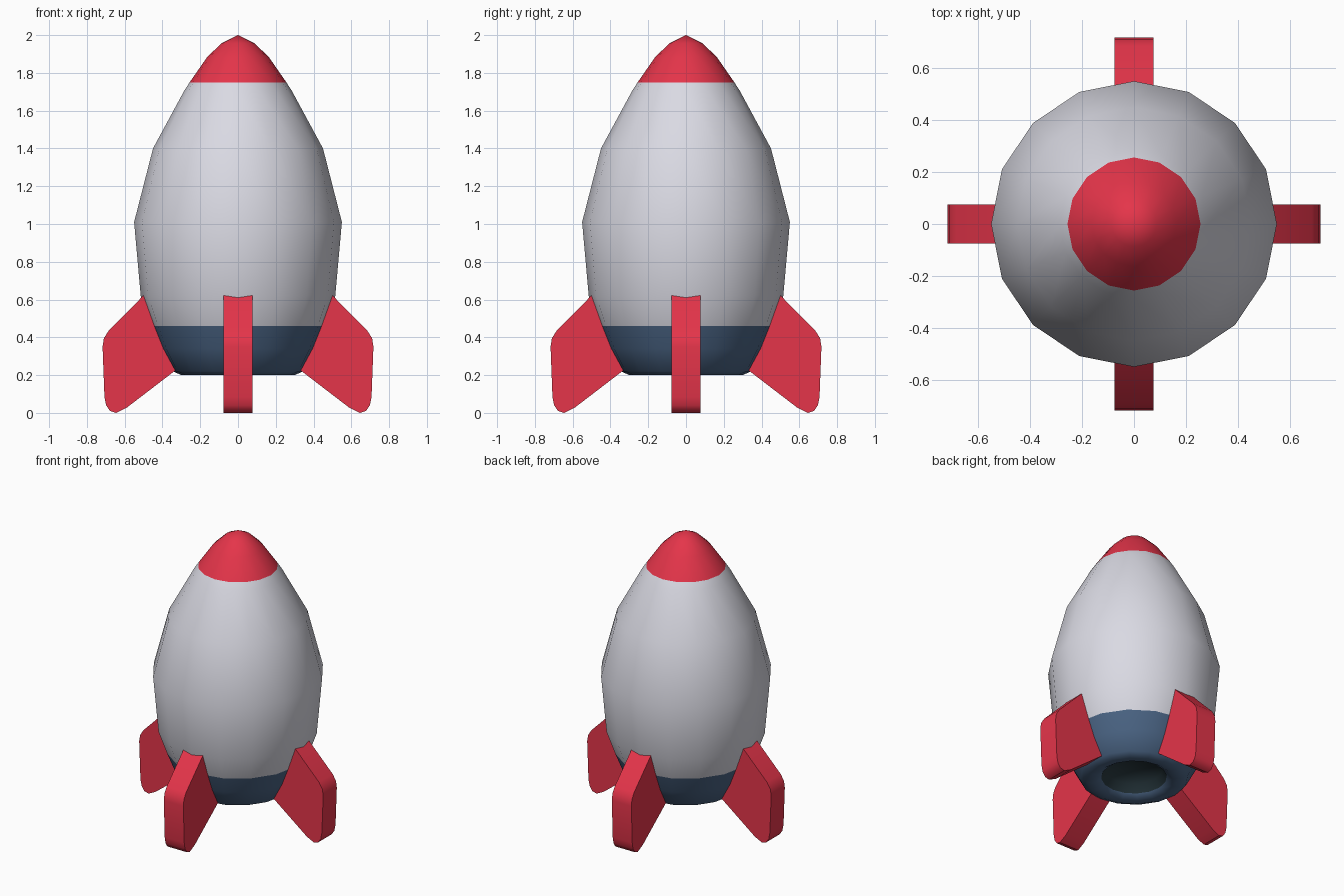
import bpy, bmesh, math

if "Cube" in bpy.data.objects:
    bpy.data.objects.remove(bpy.data.objects["Cube"])


def material(name, rgb):
    m = bpy.data.materials.new(name)
    m.diffuse_color = (*rgb, 1)
    m.use_nodes = True
    m.node_tree.nodes["Principled BSDF"].inputs["Base Color"].default_value = m.diffuse_color
    return m


RED = material("red", (0.78, 0.035, 0.068))
WHITE = material("pale grey", (0.70, 0.70, 0.77))
BLUE = material("slate blue", (0.070, 0.130, 0.235))
DARK = material("dark teal", (0.022, 0.042, 0.052))


def finish(bm, name, mats, angle):
    bmesh.ops.recalc_face_normals(bm, faces=bm.faces)
    me = bpy.data.meshes.new(name)
    bm.to_mesh(me)
    bm.free()
    for m in mats:
        me.materials.append(m)
    ob = bpy.data.objects.new(name, me)
    bpy.context.collection.objects.link(ob)
    bpy.ops.object.select_all(action='DESELECT')
    ob.select_set(True)
    bpy.context.view_layer.objects.active = ob
    bpy.ops.object.shade_smooth_by_angle(angle=math.radians(angle))
    return ob


# Body: one turned profile (radius, height), nose tip to nozzle recess
profile = [(0, 2.0), (0.087, 1.957), (0.163, 1.884), (0.256, 1.75),
           (0.285, 1.705), (0.45, 1.40), (0.55, 1.01), (0.515, 0.62),
           (0.458, 0.46), (0.41, 0.34), (0.345, 0.22), (0.30, 0.20),
           (0.25, 0.20), (0.21, 0.225), (0.18, 0.28), (0, 0.30)]
band = [0] * 3 + [1] * 5 + [2] * 5 + [3] * 2
SIDES = 16

bm = bmesh.new()
rings = []
for r, z in profile:
    if r == 0:
        rings.append([bm.verts.new((0, 0, z))] * SIDES)
    else:
        rings.append([bm.verts.new((r * math.cos(math.tau * i / SIDES),
                                    r * math.sin(math.tau * i / SIDES), z))
                      for i in range(SIDES)])
for k, (a, b) in enumerate(zip(rings, rings[1:])):
    for i in range(SIDES):
        j = (i + 1) % SIDES
        corners = list(dict.fromkeys((a[i], a[j], b[j], b[i])))
        bm.faces.new(corners).material_index = band[k]
finish(bm, "rocket_body", [RED, WHITE, BLUE, DARK], 60)

# Fins: extruded side outline, repeated four times around the body
outline = [(0.45, 0.67), (0.50, 0.622), (0.685, 0.435), (0.71, 0.395),
           (0.717, 0.35), (0.707, 0.085), (0.698, 0.04), (0.678, 0.01),
           (0.645, 0.0), (0.59, 0.027), (0.339, 0.219), (0.30, 0.249)]
HALF = 0.076


def fin(name, angle):
    bm = bmesh.new()
    face = bm.faces.new([bm.verts.new((r, -HALF, z)) for r, z in outline])
    ext = bmesh.ops.extrude_face_region(bm, geom=[face], use_keep_orig=True)
    moved = [v for v in ext["geom"] if isinstance(v, bmesh.types.BMVert)]
    bmesh.ops.translate(bm, verts=moved, vec=(0, 2 * HALF, 0))
    ob = finish(bm, name, [RED], 40)
    ob.rotation_euler.z = angle


for n, side in enumerate(("right", "back", "left", "front")):
    fin(side + "_fin", n * math.pi / 2)
